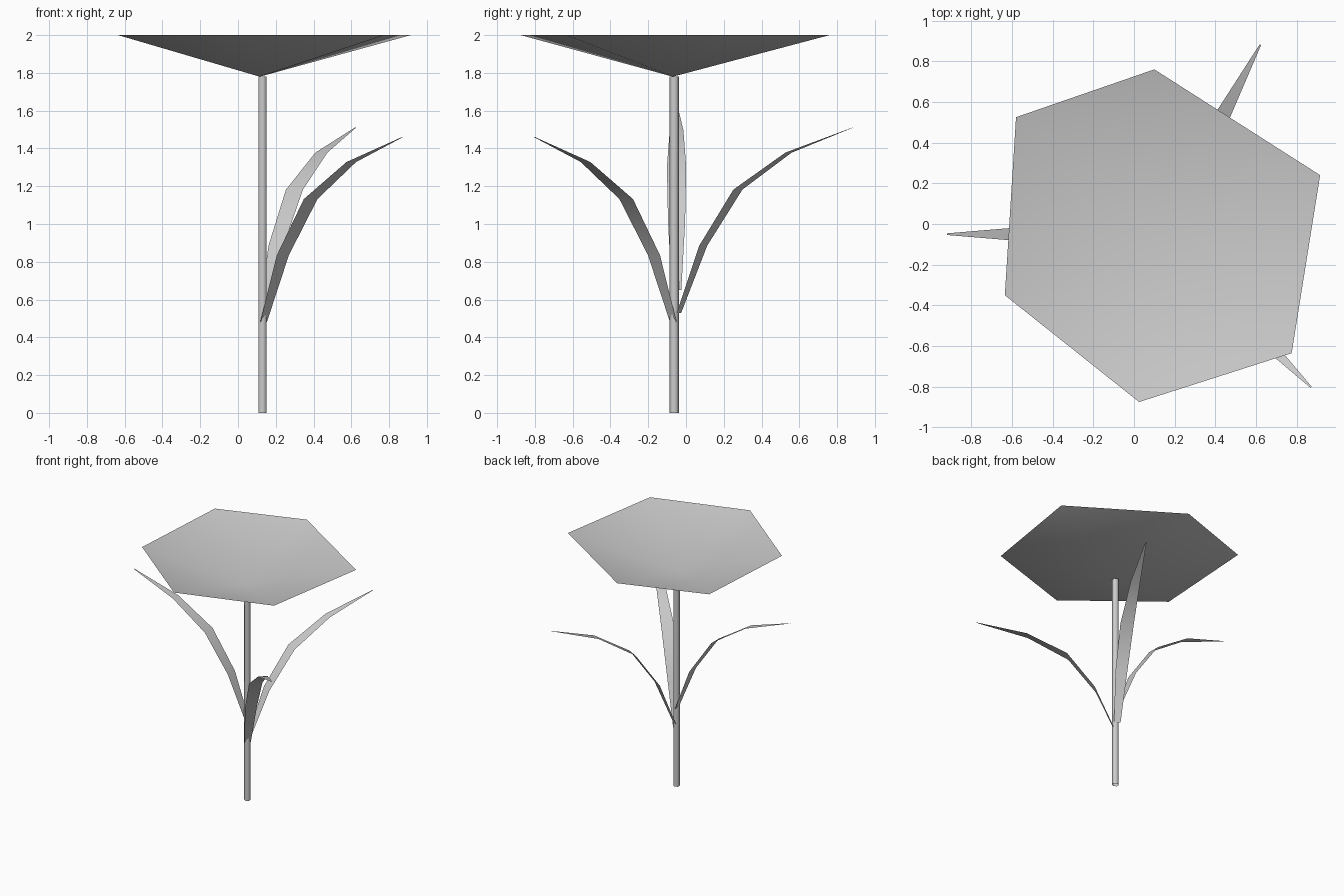
import bpy
import bmesh
from math import cos, sin, radians
from mathutils import Vector

cube = bpy.data.objects.get("Cube")
if cube:
    bpy.data.objects.remove(cube, do_unlink=True)

grey = bpy.data.materials.new("plain_grey")
grey.use_nodes = True
COLOUR = (0.6, 0.6, 0.6, 1)
grey.diffuse_color = COLOUR
grey.node_tree.nodes["Principled BSDF"].inputs["Base Color"].default_value = COLOUR


def add_object(name, bm):
    mesh = bpy.data.meshes.new(name)
    bm.to_mesh(mesh)
    bm.free()
    mesh.materials.append(grey)
    for p in mesh.polygons:
        p.use_smooth = True
    obj = bpy.data.objects.new(name, mesh)
    bpy.context.collection.objects.link(obj)
    return obj


# Stem: slim open six-sided tube
STEM = Vector((0.13, -0.062, 0))
TOP = 1.78
bm = bmesh.new()
bmesh.ops.create_cone(bm, cap_ends=False, segments=6, radius1=0.025,
                      radius2=0.025, depth=TOP)
bmesh.ops.translate(bm, verts=bm.verts, vec=STEM + Vector((0, 0, TOP / 2)))
add_object("stem", bm)

# Flower: shallow open cone with an uneven hexagonal rim
RIM = [(0.1, 0.76), (-0.58, 0.525), (-0.635, -0.35),
       (0.025, -0.875), (0.775, -0.635), (0.915, 0.24)]
bm = bmesh.new()
apex = bm.verts.new((0.115, -0.07, TOP))
rim = [bm.verts.new((x, y, 2)) for x, y in RIM]
for a, b in zip(rim, rim[1:] + rim[:1]):
    bm.faces.new((apex, a, b))
add_object("flower_cup", bm)

# Leaf profile: distance outward, height, half width
LEAF = [(0, 0, 0.025), (0.145, 0.355, 0.045), (0.353, 0.652, 0.051),
        (0.657, 0.848, 0.036), (1.04, 0.98, 0.004)]


def add_leaf(name, base, angle):
    out = Vector((cos(radians(angle)), sin(radians(angle)), 0))
    side = Vector((-out.y, out.x, 0))
    bm = bmesh.new()
    rows = []
    for dist, height, half in LEAF:
        centre = Vector(base) + out * dist + Vector((0, 0, height))
        rows.append([bm.verts.new(centre + side * s * half) for s in (-1, 1)])
    for (a, b), (c, d) in zip(rows, rows[1:]):
        bm.faces.new((a, c, d, b))
    add_object(name, bm)


add_leaf("back_leaf", (0.133, -0.037, 0.53), 62)
add_leaf("front_leaf", (0.135, -0.067, 0.48), -45)
add_leaf("right_leaf", (0.12, -0.05, 0.65), 180)
